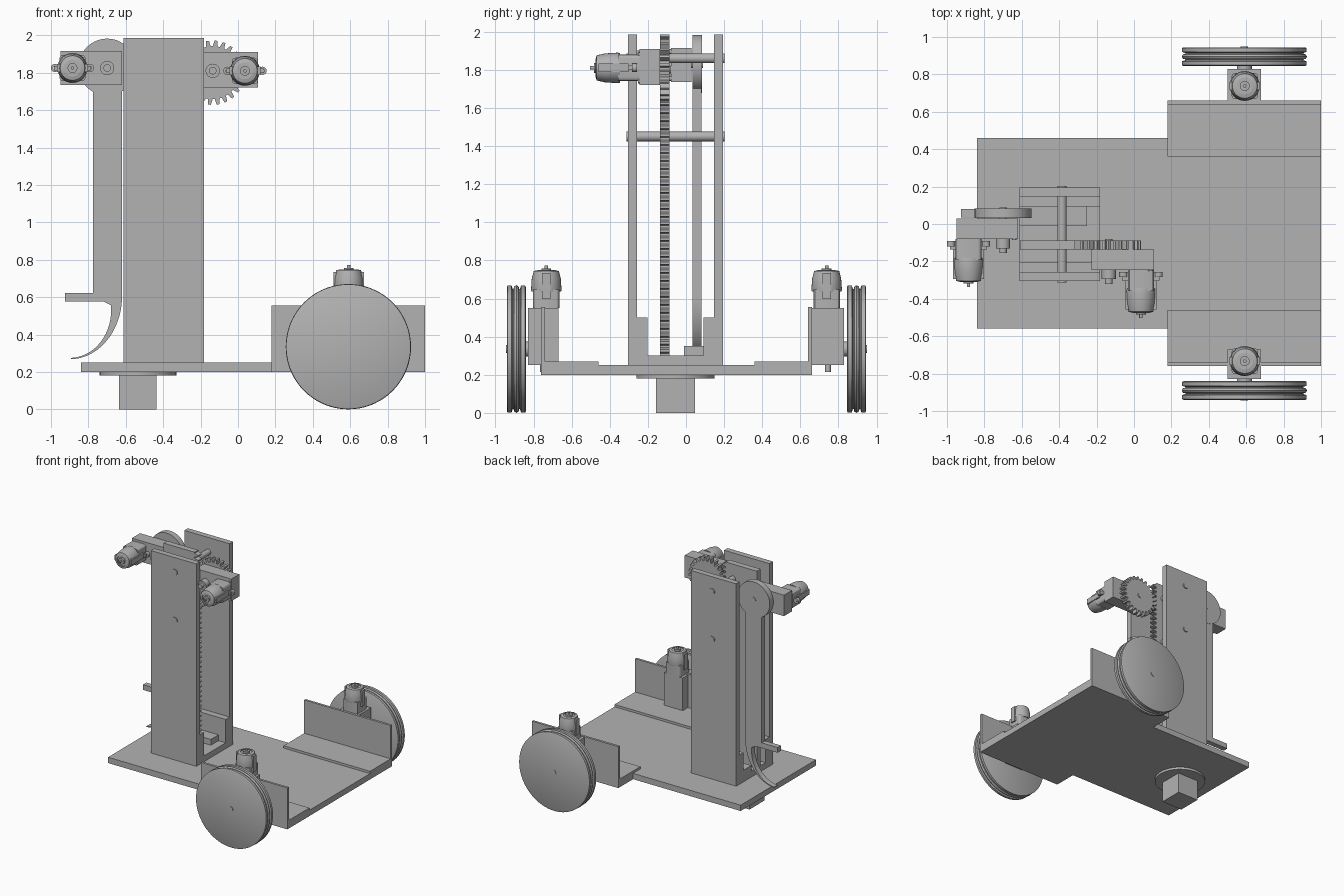
import bpy, bmesh
from math import pi, sin, cos, radians
from mathutils import Matrix, Vector

if "Cube" in bpy.data.objects:
    bpy.data.objects.remove(bpy.data.objects["Cube"], do_unlink=True)

GREY = (0.45, 0.45, 0.45, 1)
mat = bpy.data.materials.new("plain grey")
mat.use_nodes = True
mat.diffuse_color = GREY
mat.node_tree.nodes["Principled BSDF"].inputs["Base Color"].default_value = GREY

# Maps a local z axis onto the named direction
TURN = {
    "z": Matrix.Identity(4),
    "y": Matrix.Rotation(-pi / 2, 4, "X"),
    "-y": Matrix.Rotation(pi / 2, 4, "X"),
}


def finish(name, bm, matrix=None, smooth=False):
    if matrix:
        bm.transform(matrix)
    bmesh.ops.recalc_face_normals(bm, faces=bm.faces)
    mesh = bpy.data.meshes.new(name)
    bm.to_mesh(mesh)
    bm.free()
    mesh.materials.append(mat)
    obj = bpy.data.objects.new(name, mesh)
    bpy.context.collection.objects.link(obj)
    if smooth:
        bpy.ops.object.select_all(action="DESELECT")
        obj.select_set(True)
        bpy.context.view_layer.objects.active = obj
        bpy.ops.object.shade_smooth_by_angle(angle=radians(30))
    return obj


def box(name, x, y, z, bevel=0, matrix=None):
    """Box given by its (low, high) range on each axis."""
    bm = bmesh.new()
    bmesh.ops.create_cube(bm, size=1)
    for v in bm.verts:
        v.co = [r[0] + (c + 0.5) * (r[1] - r[0]) for c, r in zip(v.co, (x, y, z))]
    if bevel:
        sides = [e for e in bm.edges if abs(e.verts[0].co.z - e.verts[1].co.z) > 1e-4]
        bmesh.ops.bevel(bm, geom=sides, offset=bevel, segments=3, profile=0.5,
                        affect="EDGES")
    return finish(name, bm, matrix, bool(bevel))


def lathe(name, profile, matrix, steps=48):
    """Revolve (radius, height) points around local z."""
    bm = bmesh.new()
    verts = [bm.verts.new((r, 0, h)) for r, h in profile]
    edges = [bm.edges.new(p) for p in zip(verts, verts[1:])]
    bmesh.ops.spin(bm, geom=verts + edges, cent=(0, 0, 0), axis=(0, 0, 1),
                   angle=2 * pi, steps=steps)
    bmesh.ops.remove_doubles(bm, verts=bm.verts, dist=1e-5)
    return finish(name, bm, matrix, True)


def rod(name, r, start, length, axis="y", steps=32):
    place = Matrix.Translation(start) @ TURN[axis]
    return lathe(name, [(0, 0), (r, 0), (r, length), (0, length)], place, steps)


def plate(name, points, low, high, axis="y", smooth=False):
    """Extrude an outline: x,z points along y, or x,y points along z."""
    bm = bmesh.new()
    spot = (lambda p: (p[0], low, p[1])) if axis == "y" else (lambda p: (p[0], p[1], low))
    face = bm.faces.new([bm.verts.new(spot(p)) for p in points])
    grown = bmesh.ops.extrude_face_region(bm, geom=[face])["geom"]
    move = Vector((0, high - low, 0) if axis == "y" else (0, 0, high - low))
    bmesh.ops.translate(bm, vec=move,
                        verts=[g for g in grown if isinstance(g, bmesh.types.BMVert)])
    return finish(name, bm, smooth=smooth)


def motor(name, start, axis, stretch=1.0, ears=False):
    """Small motor: square neck, tapered can, side clips, end boss and shaft."""
    place = Matrix.Translation(start) @ TURN[axis] @ Matrix.Diagonal((1, 1, stretch, 1))
    box(name + "_neck", (-.07, .07), (-.07, .07), (0, .1), .02, place)
    lathe(name + "_can", [(0, .09), (.078, .09), (.08, .1), (.076, .16), (.066, .2),
                          (.045, .205), (.045, .198), (.026, .198), (.026, .213),
                          (.009, .213), (.009, .23), (0, .23)], place, 32)
    for s in (-1, 1):
        clip = sorted((s * .062, s * .082))
        box(name + "_clip", clip, (-.022, .022), (.05, .19), 0, place)
        if ears:
            box(name + "_ear", sorted((s * .06, s * .1)), (-.012, .012), (.01, .05), 0, place)
            lathe(name + "_ear_ring", [(.009, .01), (.022, .01), (.022, .035),
                                       (.009, .035), (.009, .01)],
                  place @ Matrix.Translation((s * .094, 0, 0)), 20)


def arc(cx, cz, rx, rz, a0, a1, n):
    return [(cx + rx * cos(radians(a0 + (a1 - a0) * i / n)),
             cz + rz * sin(radians(a0 + (a1 - a0) * i / n))) for i in range(n + 1)]


# Chassis: T-shaped floor with two angle brackets
plate("base_plate", [(-.84, -.56), (.18, -.56), (.18, -.76), (1, -.76),
                     (1, .66), (.18, .66), (.18, .46), (-.84, .46)], .2, .25, "z")
for side, wall, inner in (("front", (-.76, -.74), -.46), ("back", (.64, .66), .36)):
    box(side + "_bracket_foot", (.18, 1), sorted((sum(wall) / 2, inner)), (.25, .27))
    box(side + "_bracket_wall", (.18, 1), wall, (.2, .555))

# Drive wheels with a double groove, gearboxes and motors
RIM = [(0, -.05), (.325, -.05), (.333, -.046), (.333, -.025), (.315, -.019),
       (.315, -.015), (.328, -.012), (.335, 0)]
RIM += [(r, -h) for r, h in reversed(RIM[:-1])]
for side, y, gear_y in (("front", -.89, (-.83, -.67)), ("back", .895, (.66, .83))):
    lathe(side + "_wheel", RIM, Matrix.Translation((.59, y, .335)) @ TURN["y"], 72)
    rod(side + "_axle", .02, (.59, y - .054, .335), .108)
    out = y / abs(y)
    rod(side + "_hub", .04, (.59, y - out * .09, .335), .06, "y" if out > 0 else "-y")
    box(side + "_gearbox", (.5, .68), gear_y, (.25, .55))
    rod(side + "_gearbox_pin", .015, (.59, sum(gear_y) / 2, .215), .04, "z")
    motor(side + "_motor", (.592, -.733 if out < 0 else .738, .55), "z", .97)

# Support caster under the floor
rod("caster_disc", .205, (-.535, -.055, .18), .02, "z", 48)
box("caster_block", (-.635, -.435), (-.157, .047), (0, .18))

# Tower: channel floor, two tall plates, inner feet and cross rods
TX = (-.612, -.182)
box("tower_floor", TX, (-.305, .195), (.25, .3))
for side, tall, foot in (("front", (-.305, -.257), (-.257, -.203)),
                         ("back", (.147, .195), (.093, .147))):
    box(side + "_tower_plate", TX, tall, (.3, 1.985))
    box(side + "_tower_foot", TX, foot, (.3, .5))
box("tower_guide_block", (-.612, -.25), (-.01, .093), (.3, .35))
for z in (1.86, 1.45):
    rod("cross_rod", .025, (-.385, -.312, z), .515)

# Toothed rack sliding inside the tower
PITCH = 2 * pi * .16 / 24
rack = [(-.61, .3)]
z = .3
while z + PITCH < 1.985:
    rack += [(-.315, z), (-.315, z + PITCH * .3), (-.283, z + PITCH * .45),
             (-.283, z + PITCH * .75)]
    z += PITCH
rack += [(-.315, z), (-.315, 1.985), (-.61, 1.985)]
plate("rack", rack, -.137, -.087)

# Pinion gear driving the rack
teeth = []
for i in range(24):
    for step, r in ((0, .142), (.3, .142), (.45, .172), (.78, .172)):
        a = 2 * pi * (i + step) / 24
        teeth.append((-.135 + r * cos(a), 1.8 + r * sin(a)))
plate("pinion", teeth, -.137, -.087)
rod("pinion_shaft", .02, (-.135, -.15, 1.8), .07)

# Lift and arm drives: gearbox, output boss, motor and screws
for name, x, y, z, mx, mz in (("lift", (-.228, .108), (-.245, -.137), (1.72, 1.91), .037, 1.81),
                              ("arm", (-.95, -.62), (-.08, .03), (1.735, 1.915), -.885, 1.825)):
    hub = -.135 if name == "lift" else -.7
    box(name + "_gearbox", x, y, z)
    rod(name + "_boss", .038, (hub, y[0], mz), .05, "-y")
    rod(name + "_boss_tip", .02, (hub, y[0], mz), .075, "-y", 20)
    motor(name + "_motor", (mx, y[0], mz), "-y", 1.12, True)
    for dz in (-.07, .07):
        rod(name + "_screw", .013, (x[1] - .02, y[0], mz + dz), .006, "-y", 16)

# Swinging arm with pivot disc and curved hook
rod("arm_disc", .152, (-.7, .033, 1.83), .05, "y", 64)
rod("arm_pivot", .02, (-.7, .02, 1.83), .068)
hook = [(-.775, 1.83), (-.775, .622), (-.925, .622), (-.925, .577), (-.72, .577)]
hook += arc(-.9, .53, .222, .255, 6, -88, 16)
hook += arc(-.9, .605, .28, .337, -89, 0, 20)
hook += [(-.62, 1.83)]
plate("arm_with_hook", hook, .035, .081, smooth=True)
